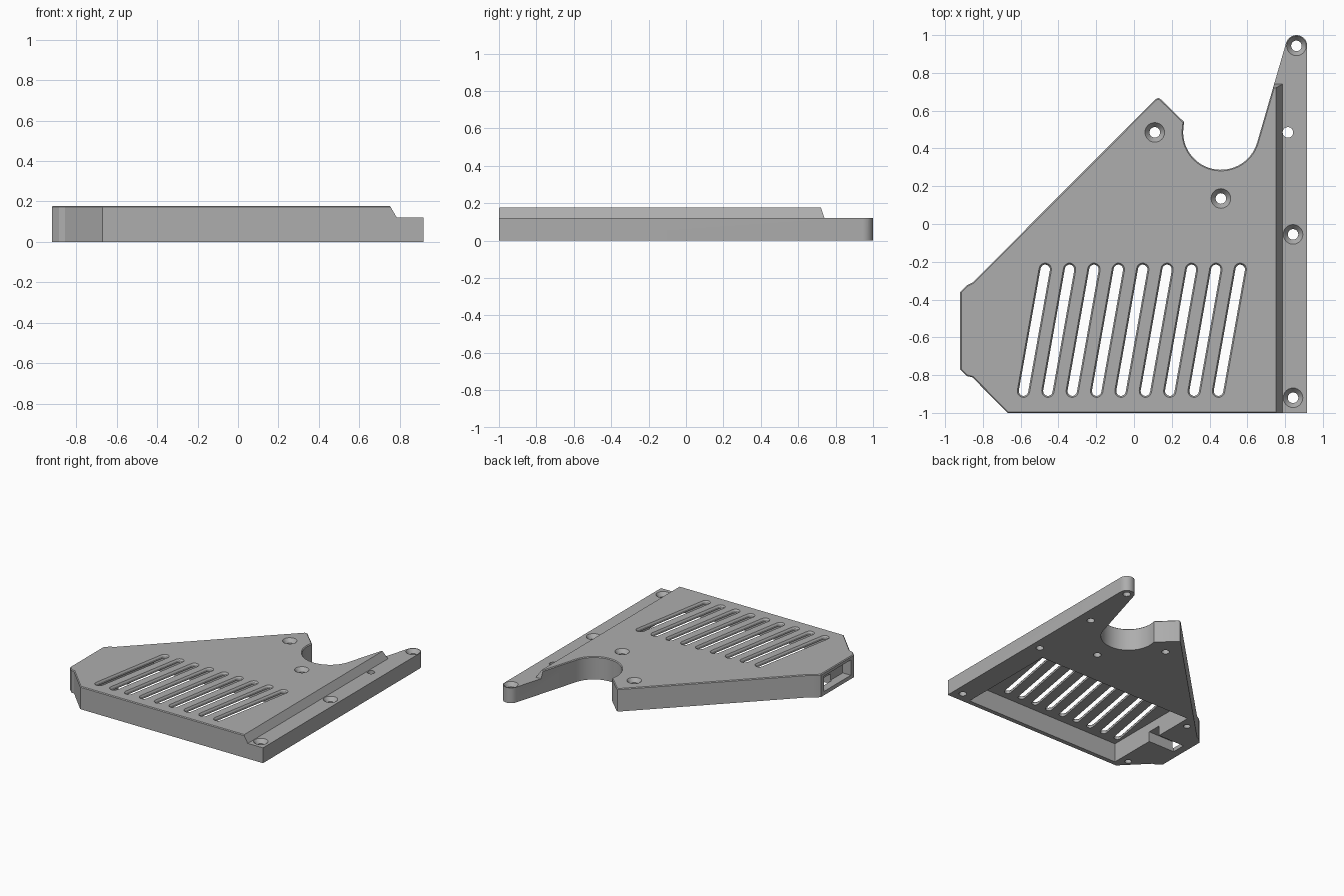
import bpy, bmesh, math
from mathutils import Vector

cube = bpy.data.objects.get("Cube")
if cube:
    bpy.data.objects.remove(cube, do_unlink=True)

TOP, STRIP, CEILING = 0.178, 0.12, 0.15

grey = bpy.data.materials.new("warm_grey_plastic")
grey.use_nodes = True
colour = (0.42, 0.42, 0.42, 1)
grey.diffuse_color = colour
grey.node_tree.nodes["Principled BSDF"].inputs["Base Color"].default_value = colour


def loft(name, rings):
    """Closed solid through matching rings of 3D points."""
    bm = bmesh.new()
    loops = [[bm.verts.new(p) for p in ring] for ring in rings]
    n = len(loops[0])
    for a, b in zip(loops, loops[1:]):
        for i in range(n):
            j = (i + 1) % n
            bm.faces.new((a[i], a[j], b[j], b[i]))
    bm.faces.new(loops[0][::-1])
    bm.faces.new(loops[-1])
    bmesh.ops.recalc_face_normals(bm, faces=bm.faces)
    mesh = bpy.data.meshes.new(name)
    bm.to_mesh(mesh)
    bm.free()
    mesh.materials.append(grey)
    obj = bpy.data.objects.new(name, mesh)
    bpy.context.collection.objects.link(obj)
    return obj


def arc(cx, cy, r, start, end, steps):
    angles = [math.radians(start + (end - start) * i / steps) for i in range(steps + 1)]
    return [(cx + r * math.cos(a), cy + r * math.sin(a)) for a in angles]


def at(points, z):
    return [(x, y, z) for x, y in points]


def box(name, x0, x1, y0, y1, z0, z1):
    rect = [(x0, y0), (x1, y0), (x1, y1), (x0, y1)]
    return loft(name, [at(rect, z0), at(rect, z1)])


def cut(cutter):
    cutter.hide_render = True
    mod = body.modifiers.new("cut", 'BOOLEAN')
    mod.operation = 'DIFFERENCE'
    mod.solver = 'EXACT'
    mod.object = cutter
    bpy.context.view_layer.objects.active = body
    bpy.ops.object.modifier_apply(modifier=mod.name)
    bpy.data.objects.remove(cutter, do_unlink=True)


# Main plate: outline with round arm tip, scooped bay and narrowed end
outline = [(-0.67, -1), (0.917, -1)]
outline += arc(0.86, 0.943, 0.057, 0, 164, 14)
outline += arc(0.46, 0.487, 0.2, -16, -180, 28)
outline += [(0.265, 0.54), (0.14, 0.662), (0.128, 0.667), (0.116, 0.662),
            (-0.855, -0.31), (-0.885, -0.325), (-0.92, -0.36),
            (-0.92, -0.77), (-0.885, -0.805), (-0.855, -0.812)]
body = loft("vented_cover_plate", [at(outline, 0), at(outline, TOP)])

# Fine chamfer round the upper rim
bm = bmesh.new()
bm.from_mesh(body.data)
rim = [e for e in bm.edges if all(v.co.z > TOP - 0.001 for v in e.verts)]
bmesh.ops.bevel(bm, geom=rim, offset=0.006, segments=1, affect='EDGES')
bm.to_mesh(body.data)
bm.free()

# Lowered mounting strip with a sloping shoulder
shoulder = [(0.715, 0.24), (0.785, STRIP), (1.1, STRIP), (1.1, 0.24)]
cut(loft("strip_cutter", [[(x, y, z) for x, z in shoulder] for y in (-1.2, 1.2)]))
ramp = [(0.70, 0.24), (0.74, STRIP), (1.2, STRIP), (1.2, 0.24)]
cut(loft("arm_cutter", [[(x, y, z) for y, z in ramp] for x in (0.6, 1.2)]))

# Hollow beneath the vents, cable channel and end socket
cut(box("cavity_cutter", -0.63, 0.74, -0.965, -0.15, -0.1, CEILING))
cut(box("channel_cutter", -0.86, -0.6, -0.58, -0.47, -0.1, 0.08))
cut(box("socket_cutter", -1, -0.85, -0.73, -0.4, 0.03, 0.15))

# Row of slanted vents, flared at the top
foot, head = Vector((-0.585, -0.885)), Vector((-0.47, -0.24))
tilt = math.degrees(math.atan2(head.y - foot.y, head.x - foot.x))
for i in range(9):
    dx = 0.145 * 0.89 * i

    def slot(r):
        return (arc(head.x + dx, head.y, r, tilt - 90, tilt + 90, 8)
                + arc(foot.x + dx, foot.y, r, tilt + 90, tilt + 270, 8))
    cut(loft("vent_cutter", [at(slot(0.025), 0.1), at(slot(0.025), TOP - 0.012),
                             at(slot(0.033), TOP), at(slot(0.033), TOP + 0.1)]))

# Countersunk screw holes
for x, y, z in [(0.11, 0.485, TOP), (0.46, 0.135, TOP), (0.86, 0.943, STRIP),
                (0.842, -0.055, STRIP), (0.842, -0.92, STRIP)]:
    rings = [(0.028, -0.1), (0.028, z - 0.03), (0.052, z), (0.052, z + 0.1)]
    cut(loft("screw_cutter", [at(arc(x, y, r, 0, 345, 23), h) for r, h in rings]))

# Plain through hole and two blind holes on the underside
for x, y, r, low, high in [(0.815, 0.485, 0.028, -0.1, 0.3),
                           (-0.7, -0.24, 0.025, -0.1, 0.1),
                           (-0.7, -0.9, 0.025, -0.1, 0.1)]:
    ring = arc(x, y, r, 0, 345, 23)
    cut(loft("pin_cutter", [at(ring, low), at(ring, high)]))

# Smooth the curved walls, keep the edges crisp
bpy.ops.object.select_all(action='DESELECT')
body.select_set(True)
bpy.context.view_layer.objects.active = body
bpy.ops.object.shade_smooth_by_angle(angle=math.radians(25))
